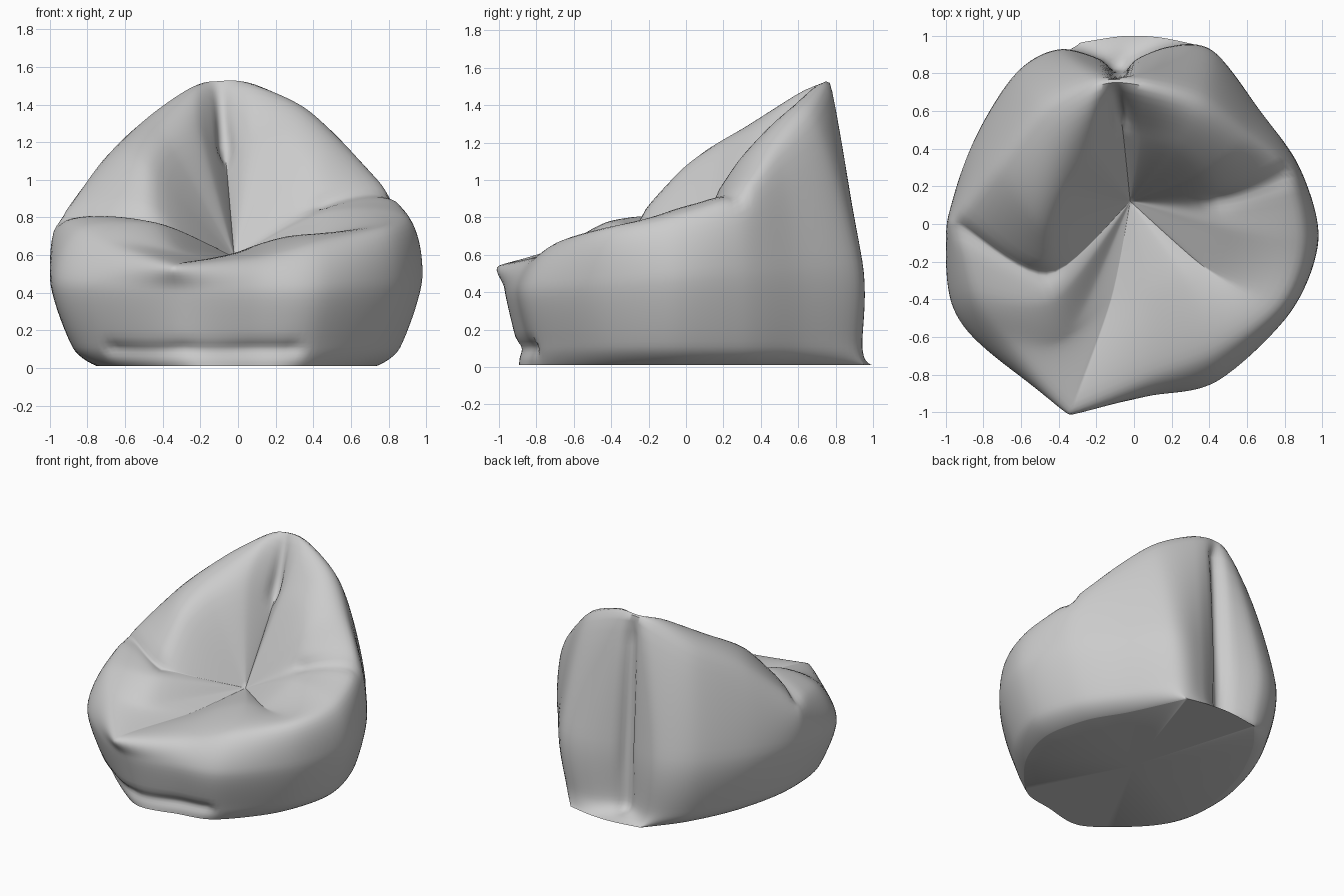
import bpy, bmesh
from mathutils import Vector
from mathutils.geometry import intersect_point_line

cube = bpy.data.objects.get("Cube")
if cube:
    bpy.data.objects.remove(cube)

AROUND, ALONG = 9, 9          # subdivisions between control points
SEAT = Vector((-0.02, 0.12, 0.59))

# Outline of the belly, counter-clockwise from the back seam
belly = [(-.08, .83), (-.38, .92), (-.63, .79), (-.86, .42), (-.99, 0), (-.97, -.42),
         (-.77, -.68), (-.33, -.96), (.1, -.91), (.45, -.83), (.83, -.47), (.98, -.08),
         (.88, .3), (.67, .6), (.42, .91), (.17, .93)]

# Rim where the outside turns over into the seat
rim = [(-.1, .77, 1.52), (-.25, .74, 1.47), (-.5, .6, 1.3), (-.72, .3, 1.1),
       (-.93, -.01, .8), (-.83, -.39, .74), (-.63, -.66, .64), (-.33, -.98, .55),
       (.1, -.8, .59), (.43, -.68, .67), (.77, -.43, .74), (.89, -.1, .8),
       (.81, .27, .92), (.59, .49, 1.16), (.37, .67, 1.35), (.09, .75, 1.49)]

# Middle of the seat panels
seat = [(-.06, .5, 1.06), (-.2, .4, 1.25), (-.37, .2, 1.19), (-.46, -.02, 1.05),
        (-.46, -.27, .78), (-.42, -.4, .76), (-.33, -.55, .64), (-.12, -.4, .57),
        (.09, -.36, .65), (.27, -.29, .7), (.39, -.24, .69), (.47, -.03, .82),
        (.44, .12, .88), (.37, .28, 1.1), (.23, .42, 1.24), (.05, .47, 1.2)]


def hermite(a, b, ta, tb, t):
    """Cubic through a and b with the given tangents."""
    return (a * (2 * t**3 - 3 * t**2 + 1) + ta * (t**3 - 2 * t**2 + t)
            + b * (3 * t**2 - 2 * t**3) + tb * (t**3 - t**2))


def smooth_path(points, steps, closed, sharp=()):
    """Points along a smooth curve, with corners at the sharp indices."""
    n = len(points)

    def tangent(i):
        if i % n in sharp:
            return Vector((0, 0, 0))
        if closed:
            return (points[(i + 1) % n] - points[i - 1]) * 0.45
        return (points[min(i + 1, n - 1)] - points[max(i - 1, 0)]) * 0.42

    path = []
    for i in range(n if closed else n - 1):
        j = (i + 1) % n
        path += [hermite(points[i], points[j], tangent(i), tangent(j), s / steps)
                 for s in range(steps)]
    return path if closed else path + [points[-1]]


# Cross-section rings from the floor to the seat
base_ring = [Vector((x * .75, 1 - x * x / 4 if y > .8 else y * .92, .01)) for x, y in belly]
low_ring = [Vector((x * .88, y if y > 0 else y * .93, .11)) for x, y in belly]
belly_ring = [Vector((x, y, .49 + y * .08)) for x, y in belly]
rings = [
    smooth_path(base_ring, AROUND, True, {1, 14}),
    smooth_path(low_ring, AROUND, True, {0}),
    smooth_path(belly_ring, AROUND, True, {0}),
    smooth_path([Vector(p) for p in rim], AROUND, True, {4, 7}),
    smooth_path([Vector(p) for p in seat], AROUND, True, {0, 4, 7, 10}),
]

# Skin: one curve per column, joined by quads
bm = bmesh.new()
floor_centre = bm.verts.new((0, 0, .01))
seat_centre = bm.verts.new(SEAT)
columns = []
for k in range(len(rings[0])):
    path = smooth_path([r[k] for r in rings] + [SEAT], ALONG, False, {0})
    columns.append([bm.verts.new(p) for p in path[:-1]])
for k, col in enumerate(columns):
    nxt = columns[(k + 1) % len(columns)]
    bm.faces.new((floor_centre, nxt[0], col[0]))
    bm.faces.new((col[-1], nxt[-1], seat_centre))
    for i in range(len(col) - 1):
        bm.faces.new((col[i], nxt[i], nxt[i + 1], col[i + 1]))
bmesh.ops.recalc_face_normals(bm, faces=bm.faces)
bm.normal_update()

# Wrinkles: start, end, depth, width
wrinkles = [
    ((.81, .27, .92), (.44, .12, .88), .03, .05),
    ((-.93, -.02, .8), (-.46, -.27, .78), .02, .05),
    ((-.67, -.62, .1), (-.29, -.89, .1), .03, .04),
    ((-.29, -.89, .1), (.3, -.81, .1), .03, .04),
    ((-.08, .8, 1.4), (-.08, .88, .1), .05, .05),
    ((-.1, .74, 1.45), (-.07, .55, 1.15), .03, .05),
]
for v in bm.verts:
    push = 0
    for start, end, depth, width in wrinkles:
        a, b = Vector(start), Vector(end)
        near, t = intersect_point_line(v.co, a, b)
        near = a.lerp(b, max(0, min(1, t)))
        push = max(push, depth * 2.718 ** (-((v.co - near).length / width) ** 2))
    v.co -= v.normal * push
    v.co.z = max(v.co.z, 0)

mesh = bpy.data.meshes.new("bean_bag")
bm.to_mesh(mesh)
bm.free()
bag = bpy.data.objects.new("bean_bag", mesh)
bpy.context.collection.objects.link(bag)

# Plain grey fabric
grey = (.6, .6, .6, 1)
fabric = bpy.data.materials.new("grey_fabric")
fabric.use_nodes = True
fabric.diffuse_color = grey
fabric.node_tree.nodes["Principled BSDF"].inputs["Base Color"].default_value = grey
mesh.materials.append(fabric)

bpy.ops.object.select_all(action="DESELECT")
bag.select_set(True)
bpy.context.view_layer.objects.active = bag
bpy.ops.object.shade_smooth_by_angle(angle=0.9)
